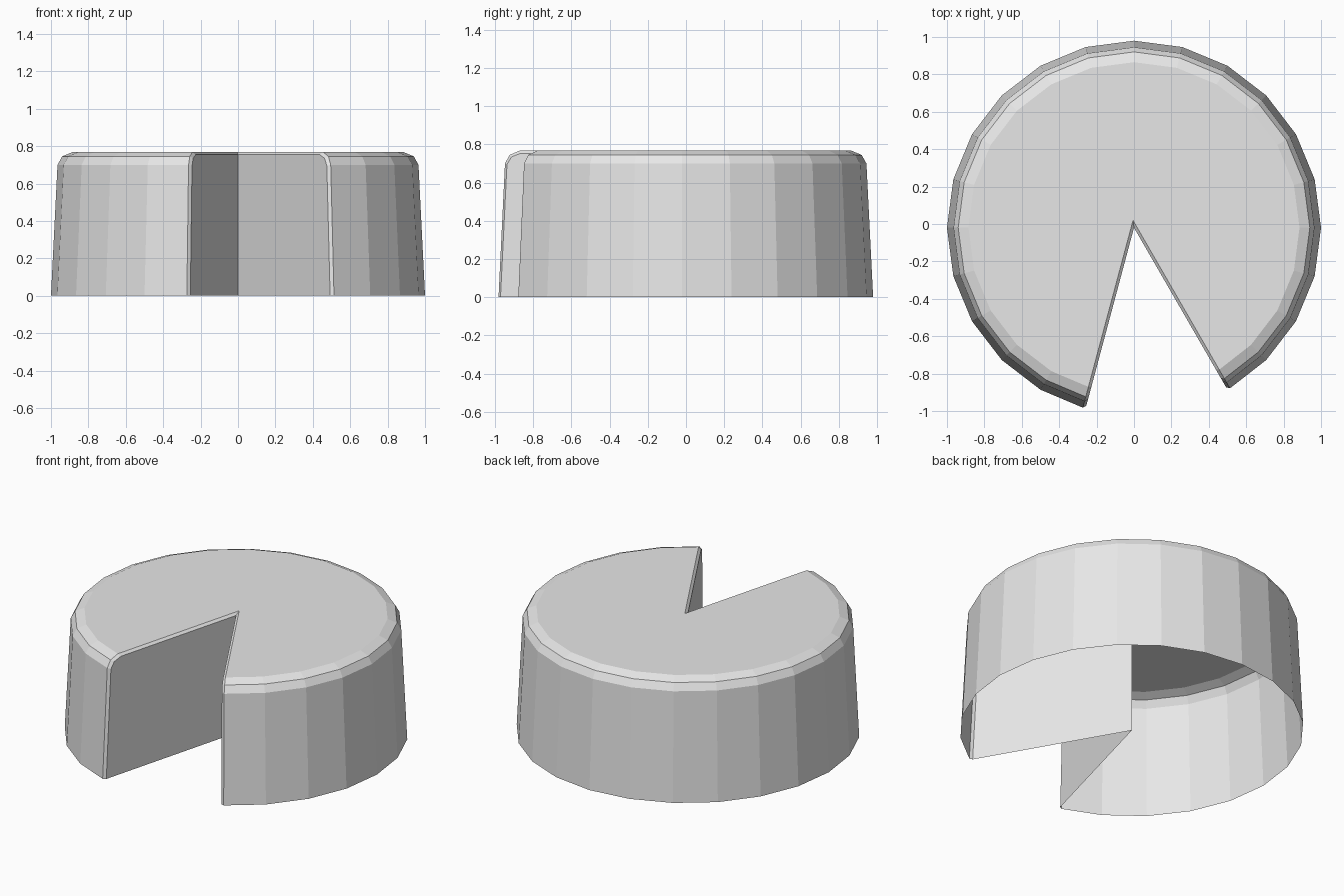
import bpy
import bmesh
from math import radians, sin, cos, asin
from mathutils import Vector

cube = bpy.data.objects.get("Cube")
if cube:
    bpy.data.objects.remove(cube, do_unlink=True)

grey = bpy.data.materials.new("plain_grey")
grey.use_nodes = True
grey.diffuse_color = (0.8, 0.8, 0.8, 1)
grey.node_tree.nodes["Principled BSDF"].inputs["Base Color"].default_value = (0.8, 0.8, 0.8, 1)

CENTRE_Y = -0.02
STEP = 15
START, END = -60, 255      # the missing wedge lies between END and START
BEVEL = 0.0153             # width of the chamfer along the cut
RIM = [(1.0, 0.0), (0.965, 0.70), (0.94, 0.745), (0.885, 0.768)]
CUT = [(0.985, 0.0), (0.95, 0.695), (0.925, 0.735), (0.875, 0.754)]

bm = bmesh.new()


def point(radius, angle, z):
    return bm.verts.new((radius * cos(angle), radius * sin(angle) + CENTRE_Y, z))


def column(angle, side=0):
    """One upright profile of the rim; side shifts it back from a cut."""
    return [point(r, angle + side * asin(BEVEL / r), z) for r, z in RIM]


# Tapered side wall with a rounded top edge
columns = [column(radians(START), 1)]
columns += [column(radians(a)) for a in range(START + STEP, END, STEP)]
columns.append(column(radians(END), -1))
for a, b in zip(columns, columns[1:]):
    for k in range(len(RIM) - 1):
        bm.faces.new((a[k], b[k], b[k + 1], a[k + 1]))

# Flat top, reaching to the tip of the notch
middle = radians((START + END - 360) / 2)
half = radians((START - END + 360) / 2)
tip_top = point(-BEVEL / sin(half), middle, RIM[-1][1])
bm.faces.new([c[-1] for c in columns] + [tip_top])

# Two cut walls, each framed by a narrow chamfer
apex_low = point(0, 0, 0)
apex_high = point(0, 0, CUT[-1][1])
for angle, outer, flip in ((START, columns[0], False), (END, columns[-1], True)):
    inner = [point(r, radians(angle), z) for r, z in CUT]
    edge_outer, edge_inner = outer + [tip_top], inner + [apex_high]
    loops = [inner + [apex_high, apex_low]]
    for k in range(len(CUT)):
        loops.append([edge_outer[k], edge_outer[k + 1], edge_inner[k + 1], edge_inner[k]])
    for loop in loops:
        bm.faces.new(loop[::-1] if flip else loop)

mesh = bpy.data.meshes.new("notched_drum")
bm.to_mesh(mesh)
bm.free()
mesh.materials.append(grey)
drum = bpy.data.objects.new("notched_drum", mesh)
bpy.context.collection.objects.link(drum)
